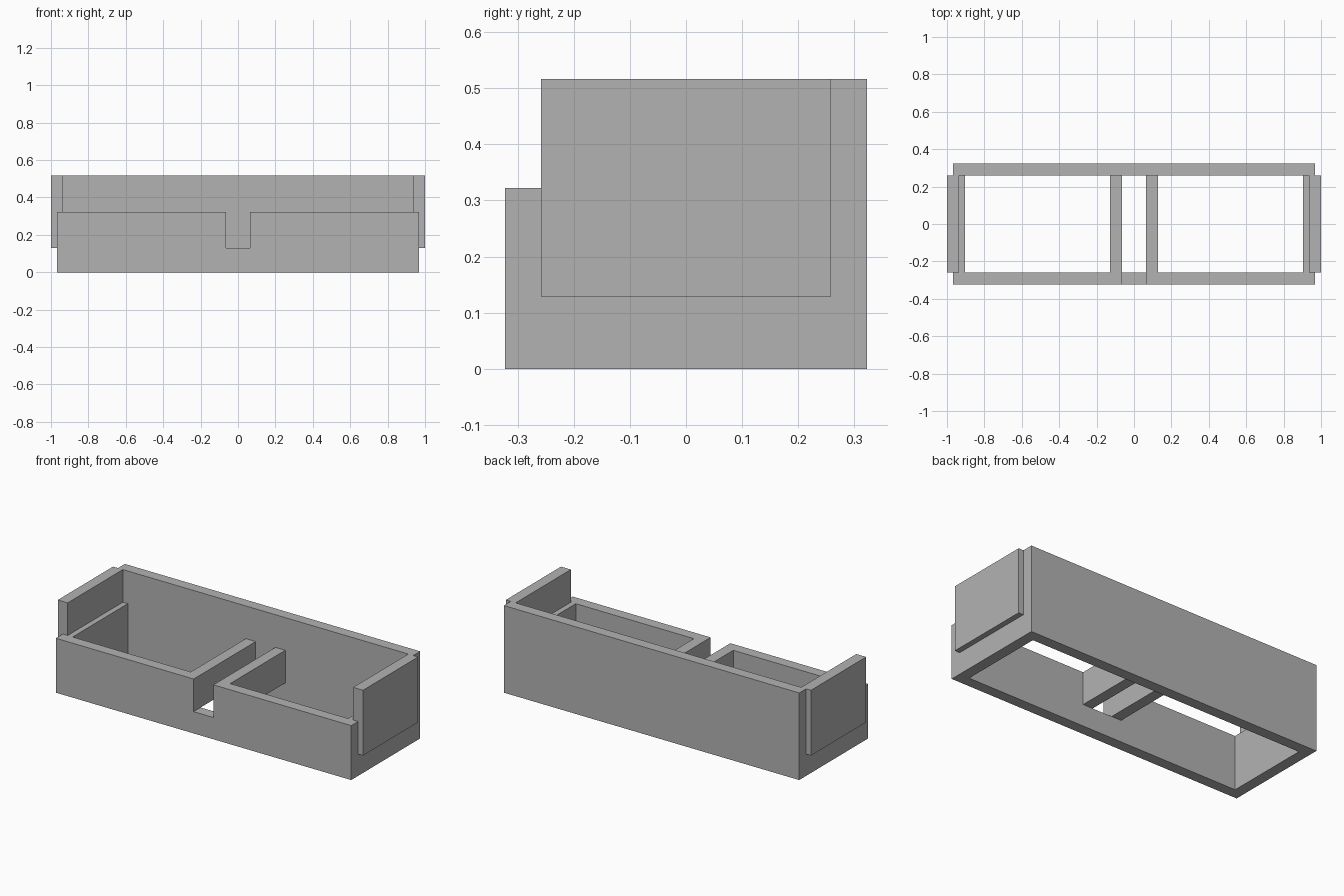
import bpy
import bmesh
from mathutils import Vector

cube = bpy.data.objects.get("Cube")
if cube:
    bpy.data.objects.remove(cube, do_unlink=True)

U = 2 / 31  # wall thickness, the module of the whole design

grey = bpy.data.materials.new("plain grey")
grey.use_nodes = True
grey.diffuse_color = (0.45, 0.45, 0.45, 1)
grey.node_tree.nodes["Principled BSDF"].inputs["Base Color"].default_value = grey.diffuse_color


def extrude_profile(name, profile, y0, y1):
    """Extrude an x-z outline, given in modules, from y0 to y1."""
    bm = bmesh.new()
    face = bm.faces.new([bm.verts.new((x * U, y0 * U, z * U)) for x, z in profile])
    new = bmesh.ops.extrude_face_region(bm, geom=[face])["geom"]
    verts = [v for v in new if isinstance(v, bmesh.types.BMVert)]
    bmesh.ops.translate(bm, verts=verts, vec=Vector((0, (y1 - y0) * U, 0)))
    bmesh.ops.recalc_face_normals(bm, faces=bm.faces[:])
    mesh = bpy.data.meshes.new(name)
    bm.to_mesh(mesh)
    bm.free()
    mesh.materials.append(grey)
    obj = bpy.data.objects.new(name, mesh)
    bpy.context.collection.objects.link(obj)
    return obj


def rect(x0, x1, z0, z1):
    return [(x0, z0), (x1, z0), (x1, z1), (x0, z1)]


# Tall back wall, and low front wall with a slot in the middle
extrude_profile("back_wall", rect(-15, 15, 0, 8), 4, 5)
front = [(-15, 0), (15, 0), (15, 5), (1, 5), (1, 2), (-1, 2), (-1, 5), (-15, 5)]
extrude_profile("front_wall", front, -5, -4)

# Side walls with a raised outer panel, and dividers that stop above the base
side = [(14, 0), (15, 0), (15, 2), (15.5, 2), (15.5, 8), (14.5, 8), (14.5, 5), (14, 5)]
for label, s in (("left", 1), ("right", -1)):
    extrude_profile(label + "_side_wall", [(s * x, z) for x, z in side], -4, 4)
    extrude_profile(label + "_divider", [(s * x, z) for x, z in rect(1, 2, 2, 5)], -4, 4)
